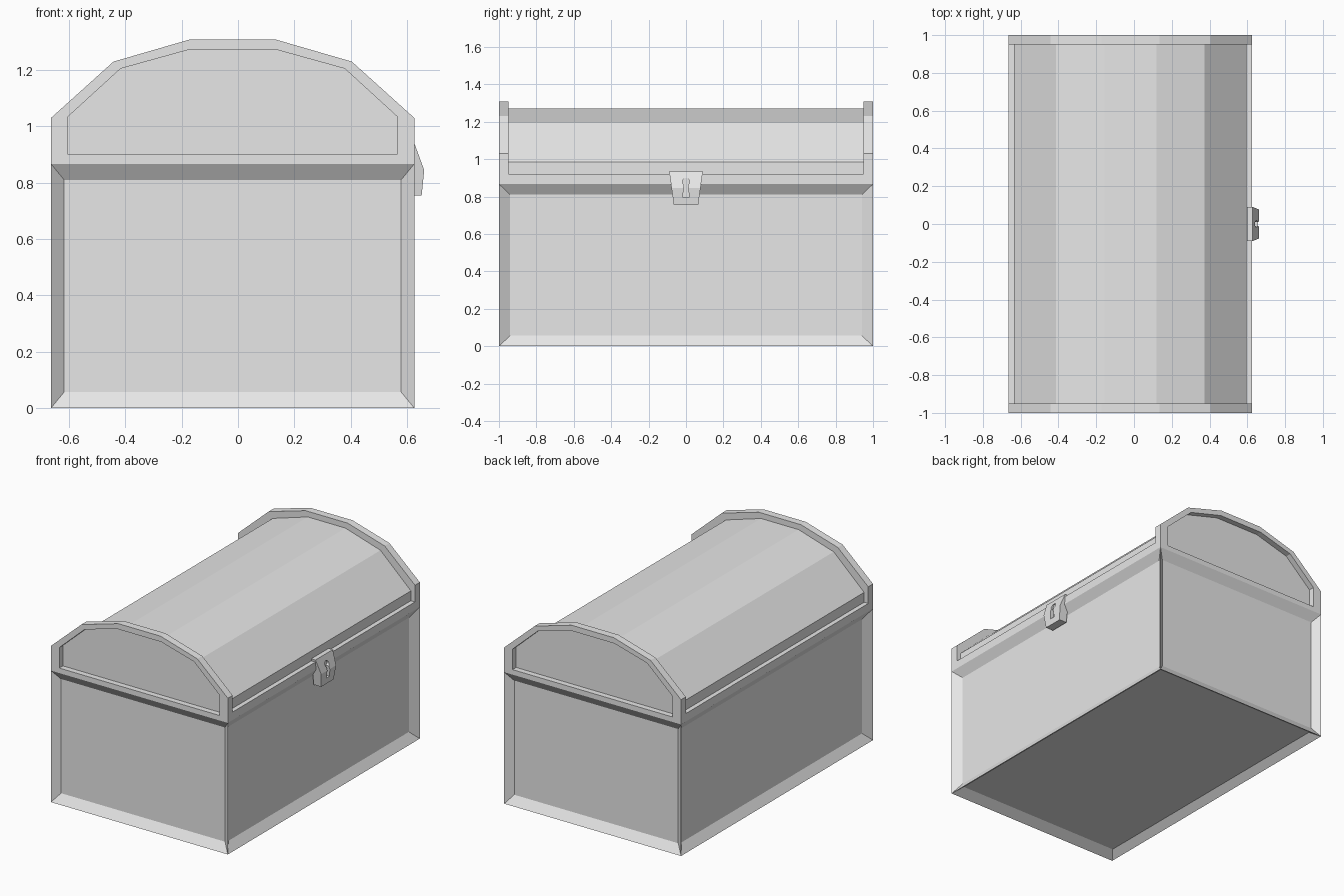
import bpy, bmesh, math
from mathutils import Vector

if "Cube" in bpy.data.objects:
    bpy.data.objects.remove(bpy.data.objects["Cube"])

CX = -0.019          # middle of the box in x
SPLIT = 0.867        # height where the lid frame starts

grey = bpy.data.materials.new("plain grey")
grey.diffuse_color = (0.8, 0.8, 0.8, 1)
grey.use_nodes = True
grey.node_tree.nodes["Principled BSDF"].inputs["Base Color"].default_value = grey.diffuse_color


def finish(bm, name):
    bmesh.ops.recalc_face_normals(bm, faces=bm.faces[:])
    mesh = bpy.data.meshes.new(name)
    bm.to_mesh(mesh)
    bm.free()
    mesh.materials.append(grey)
    obj = bpy.data.objects.new(name, mesh)
    bpy.context.collection.objects.link(obj)
    return obj


def mirrored(half):
    """Full outline from its right half, running bottom right to bottom left."""
    return ([(CX + x, z) for x, z in half] +
            [(CX - x, z) for x, z in reversed(half)])


def ring(bm, outline, y):
    return [bm.verts.new((x, y, z)) for x, z in outline]


def bridge(bm, a, b):
    n = len(a)
    for i in range(n):
        j = (i + 1) % n
        bm.faces.new((a[i], a[j], b[j], b[i]))


def prism(name, outline, y0, y1):
    bm = bmesh.new()
    a, b = ring(bm, outline, y0), ring(bm, outline, y1)
    bridge(bm, a, b)
    bm.faces.new(a)
    bm.faces.new(b)
    return finish(bm, name)


# Box with a sunken panel on every side and underneath
half = Vector((0.645, 1.0, SPLIT / 2))
centre = Vector((CX, 0, SPLIT / 2))
margin = Vector((0.047, 0.06, 0.057))
bm = bmesh.new()
bmesh.ops.create_cube(bm, size=2)
for v in bm.verts:
    v.co = Vector(c * h for c, h in zip(v.co, half)) + centre
bm.normal_update()
panels = [f for f in bm.faces if f.normal.z < 0.5]
bmesh.ops.inset_individual(bm, faces=panels, thickness=0.03)
bm.normal_update()
for f in panels:
    n = f.normal.copy()
    for v in f.verts:
        for k in range(3):
            side = math.copysign(1, v.co[k] - centre[k])
            inset = 0.038 if abs(n[k]) > 0.5 else margin[k]
            v.co[k] = centre[k] + side * (half[k] - inset)
finish(bm, "chest_box")

# Raised arched ends of the lid, each with a sunken panel
arch = mirrored([(0.645, SPLIT), (0.645, 1.03), (0.423, 1.23), (0.154, 1.308)])
arch_panel = mirrored([(0.584, 0.90), (0.584, 1.035), (0.398, 1.205), (0.16, 1.271)])
for label, s in (("front", -1), ("back", 1)):
    bm = bmesh.new()
    inner = ring(bm, arch, s * 0.95)
    outer = ring(bm, arch, s)
    rim = ring(bm, arch_panel, s)
    sunk = ring(bm, arch_panel, s * 0.962)
    for a, b in ((inner, outer), (outer, rim), (rim, sunk)):
        bridge(bm, a, b)
    bm.faces.new(sunk)
    bm.faces.new(inner)
    finish(bm, label + "_lid_end")

# Long rails and the lower, faceted vault between the ends
prism("lid_rail", mirrored([(0.645, SPLIT), (0.645, 0.92)]), -0.95, 0.95)
prism("lid_vault", mirrored([(0.615, 0.92), (0.615, 0.985), (0.393, 1.193),
                             (0.137, 1.271)]), -0.95, 0.95)

# Tapered lock plate: rows of (z, half width, front x)
rows = [(0.935, 0.09, 0.628), (0.845, 0.0775, 0.661), (0.755, 0.065, 0.652)]
bm = bmesh.new()
left = [[bm.verts.new((x, -w, z)) for x in (0.598, fx)] for z, w, fx in rows]
right = [[bm.verts.new((x, w, z)) for x in (0.598, fx)] for z, w, fx in rows]
for i in range(2):
    for k in (0, 1):
        bm.faces.new((left[i][k], right[i][k], right[i + 1][k], left[i + 1][k]))
    for col in (left, right):
        bm.faces.new((col[i][0], col[i][1], col[i + 1][1], col[i + 1][0]))
for i in (0, 2):
    bm.faces.new((left[i][0], left[i][1], right[i][1], right[i][0]))
lock = finish(bm, "lock")

# Keyhole cut into the lock: round top and flared slot
hole = [(0.017, 0.795), (0.011, 0.864)]
hole += [(0.02 * math.cos(a), 0.88 + 0.02 * math.sin(a))
         for a in (math.radians(-55 + 29 * i) for i in range(1, 6))]
hole = hole + [(-y, z) for y, z in reversed(hole)]
bm = bmesh.new()
back = [bm.verts.new((0.634, y, z)) for y, z in hole]
front = [bm.verts.new((0.70, y, z)) for y, z in hole]
bridge(bm, back, front)
bm.faces.new(back)
bm.faces.new(front)
cutter = finish(bm, "keyhole_cutter")
cutter.hide_render = True
cutter.hide_viewport = True
cut = lock.modifiers.new("keyhole", 'BOOLEAN')
cut.object = cutter
cut.operation = 'DIFFERENCE'
cut.solver = 'EXACT'
